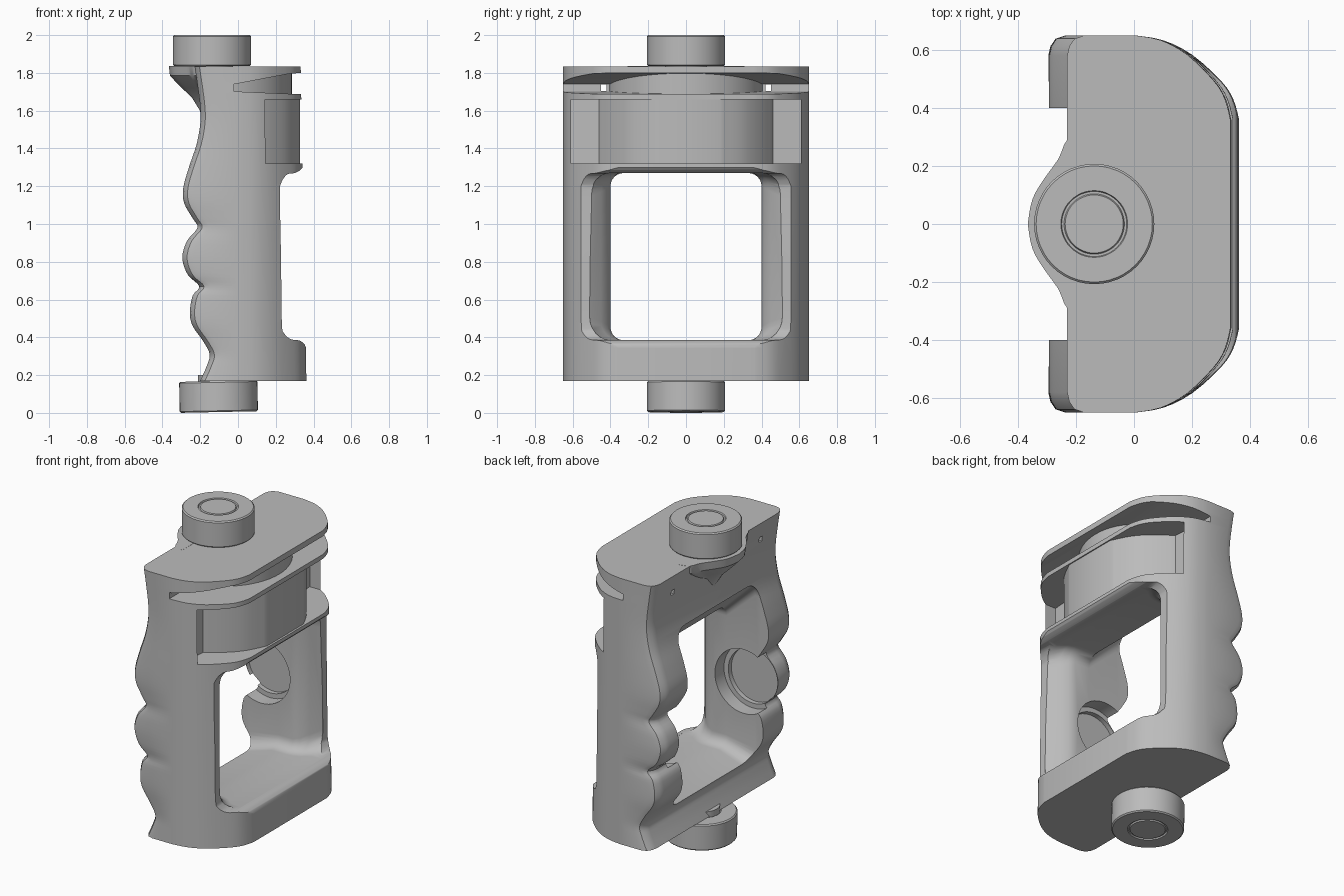
import bpy, bmesh, math
from mathutils import Vector, Matrix

cube = bpy.data.objects.get("Cube")
if cube:
    bpy.data.objects.remove(cube, do_unlink=True)

grey = bpy.data.materials.new("plain_grey")
grey.use_nodes = True
grey.diffuse_color = (0.5, 0.5, 0.5, 1)
for node in grey.node_tree.nodes:
    if node.type == "BSDF_PRINCIPLED":
        node.inputs["Base Color"].default_value = grey.diffuse_color


def loft(name, rings):
    """Skin a list of closed rings and cap both ends."""
    bm = bmesh.new()
    rows = [[bm.verts.new(p) for p in ring] for ring in rings]
    n = len(rows[0])
    for a, b in zip(rows, rows[1:]):
        for i in range(n):
            j = (i + 1) % n
            bm.faces.new((a[i], a[j], b[j], b[i]))
    bm.faces.new(rows[0])
    bm.faces.new(rows[-1])
    bmesh.ops.recalc_face_normals(bm, faces=bm.faces)
    mesh = bpy.data.meshes.new(name)
    bm.to_mesh(mesh)
    bm.free()
    mesh.materials.append(grey)
    obj = bpy.data.objects.new(name, mesh)
    bpy.context.collection.objects.link(obj)
    return obj


def prism(name, pts, axis, lo, hi):
    """Extrude a flat outline along y or z."""
    place = {"y": lambda a, b, t: (a, t, b), "z": lambda a, b, t: (a, b, t)}[axis]
    return loft(name, [[place(a, b, t) for a, b in pts] for t in (lo, hi)])


def spline(pts, steps=4):
    """Smooth curve through the points."""
    p = [Vector(q) for q in pts]
    p = [p[0]] + p + [p[-1]]
    out = []
    for a, b, c, d in zip(p, p[1:], p[2:], p[3:]):
        for k in range(steps):
            t = k / steps
            out.append(tuple(0.5 * (2*b + (c - a)*t + (2*a - 5*b + 4*c - d)*t*t
                                    + (3*b - a - 3*c + d)*t*t*t)))
    return out + [tuple(p[-1])]


def circle(r, n=48):
    return [(r * math.cos(math.tau * i / n), r * math.sin(math.tau * i / n)) for i in range(n)]


def mirrored(half):
    """Close a +y half outline with its -y copy."""
    return half + [(x, -y) for x, y in reversed(half)]


def rounded_rect(w, lo, hi, r):
    pts = []
    corners = ((w - r, hi - r), (r - w, hi - r), (r - w, lo + r), (w - r, lo + r))
    for q, (cy, cz) in enumerate(corners):
        for k in range(7):
            a = math.pi / 2 * (q + k / 6)
            pts.append((cy + r * math.cos(a), cz + r * math.sin(a)))
    return pts


def smooth(obj):
    bpy.ops.object.select_all(action="DESELECT")
    obj.select_set(True)
    bpy.context.view_layer.objects.active = obj
    bpy.ops.object.shade_smooth_by_angle(angle=math.radians(32))


# Main body: finger-grip back edge swept with a bowed front outline
grip = spline([(-.2, .17), (-.165, .25), (-.15, .31), (-.185, .38), (-.24, .46), (-.255, .53),
               (-.24, .62), (-.205, .67), (-.265, .73), (-.295, .82), (-.27, .91), (-.215, .98),
               (-.24, 1.03), (-.285, 1.11), (-.29, 1.19), (-.26, 1.3), (-.22, 1.42),
               (-.2, 1.53), (-.2, 1.62), (-.215, 1.74), (-.23, 1.835)])
bow = spline([(0, .65), (.1, .633), (.2, .583), (.3, .493), (.342, .43), (.362, .36)], 3)


def section(xb, z):
    edge = [(xb, .58), (xb + .007, .612), (xb + .025, .638), (xb + .06, .65)]
    taper = 1 - .05 * (z - .17)
    return [(x, y, z) for x, y in mirrored(edge + [(x * taper, y) for x, y in bow])]


body = loft("grip_body", [section(x, z) for x, z in grip])
cutters = []

# Front relief between the upper ledge and the lower lip
relief = [(.6, .33), (.36, .345)] + spline([(.352, .365), (.325, .383), (.28, .39), (.245, .42),
         (.232, .48), (.228, .8), (.222, 1.15), (.23, 1.22), (.26, 1.262), (.3, 1.27),
         (.33, 1.285)]) + [(.36, 1.32), (.6, 1.32)]
cutters.append(prism("relief_cutter", relief, "y", -1, 1))

# Hand window, taller at the back and flared at the front
stations = [(-.6, .4, .33, 1.47, .09), (-.2, .4, .33, 1.47, .09), (0, .4, .385, 1.27, .07),
            (.1, .4, .385, 1.27, .07), (.14, .415, .385, 1.27, .08), (.18, .45, .385, 1.27, .1),
            (.23, .51, .385, 1.27, .12), (.3, .52, .385, 1.27, .12)]
cutters.append(loft("window_cutter", [[(x, y, z) for y, z in rounded_rect(w, lo, hi, r)]
                                      for x, w, lo, hi, r in stations]))

# Deep recess that leaves a curved housing behind it
housing = [(.6, .61), (.07, .61), (.08, .46)]
housing += spline([(.09, .455), (.18, .39), (.265, .3), (.328, .18)])
cutters.append(prism("recess_cutter", mirrored(housing), "z", 1.32, 1.66))

# Wedge slot under the top plate
wedge = [(-.02, 1.702), (-.02, 1.74), (.28, 1.797), (.6, 1.81), (.6, 1.685), (.3, 1.688)]
cutters.append(prism("slot_cutter", wedge, "y", -1, 1))

# Small holes and stepped round pockets on both sides
for s in (-1, 1):
    hole = [(-.5, s * .42), (.0, s * .42), (.0, s * .45), (-.5, s * .45)]
    cutters.append(prism("hole_cutter", hole, "z", 1.705, 1.738))
    for r, depth in ((.2, .49), (.17, .52)):
        ring = [(x - .12, z + .82) for x, z in circle(r)]
        cutters.append(prism("pocket_cutter", ring, "y", s * .3, s * depth))

for cutter in cutters:
    cutter.hide_render = True
    mod = body.modifiers.new("cut", "BOOLEAN")
    mod.operation, mod.solver, mod.object = "DIFFERENCE", "EXACT", cutter
bpy.context.view_layer.update()
baked = bpy.data.meshes.new_from_object(body.evaluated_get(bpy.context.evaluated_depsgraph_get()))
body.modifiers.clear()
body.data = baked
for cutter in cutters:
    bpy.data.objects.remove(cutter, do_unlink=True)
smooth(body)

# Disc inside the slot
arc = [(-.135 + .42 * math.cos(a), .42 * math.sin(a))
       for a in (math.radians(-85 + 170 * i / 32) for i in range(33))]
smooth(prism("slot_disc", arc, "z", 1.68, 1.81))

# Bracket that swells out of the back to carry the upper wheel
half = spline([(-.17, .31), (-.23, .29), (-.26, .225), (-.31, .155), (-.35, .085), (-.366, 0)], 3)
swell = mirrored(half[:-1]) if half[-1][1] else half + [(x, -y) for x, y in half[-2::-1]]
rings = []
for z, k in ((1.836, 1), (1.785, .97), (1.76, .85), (1.72, .65), (1.67, .38), (1.6, .16), (1.5, .03)):
    rings.append([(-.17 + (x + .17) * k, y * k, z) for x, y in swell])
smooth(loft("wheel_bracket", rings))

# Wheels with a ring groove on each face, and their short spindles
side = [(.1, .082), (.104, .074), (.112, .074), (.115, .082), (.2, .082), (.207, .075)]
profile = [(r, -z) for r, z in side] + side[::-1]
for label, x, z, tilt in (("upper", -.137, 1.918, 0), ("lower", -.103, .0865, -1.2)):
    wheel = loft(label + "_wheel", [[(a, b, h) for a, b in circle(r)] for r, h in profile])
    wheel.data.transform(Matrix.Translation((x, 0, z)) @ Matrix.Rotation(math.radians(tilt), 4, "Y"))
    smooth(wheel)
    mid = 1.83 if label == "upper" else .17
    smooth(prism(label + "_spindle", [(a + x, b) for a, b in circle(.11)], "z", mid - .03, mid + .03))
